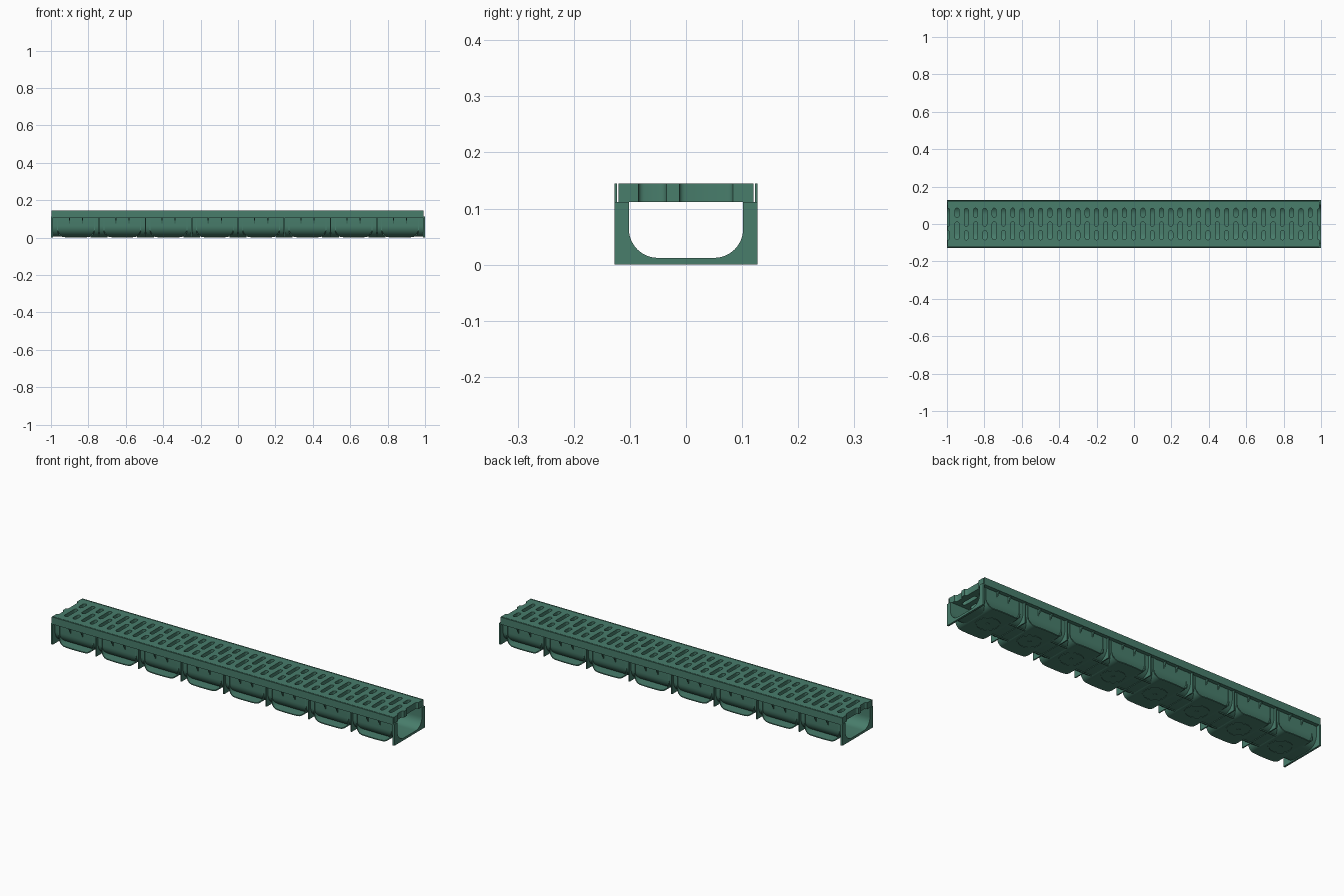
import bpy, bmesh, math

cube = bpy.data.objects.get("Cube")
if cube:
    bpy.data.objects.remove(cube, do_unlink=True)

green = bpy.data.materials.new("drain_green")
green.use_nodes = True
COLOUR = (0.065, 0.205, 0.148, 1)
green.diffuse_color = COLOUR
green.node_tree.nodes["Principled BSDF"].inputs["Base Color"].default_value = COLOUR

HALF_W, LEDGE_Z, TOP_Z = 0.127, 0.112, 0.145
PITCH, BAYS = 0.2475, 8
BAY_X = [(i - (BAYS - 1) / 2) * PITCH for i in range(BAYS)]
JOINT_X = [(i - BAYS / 2) * PITCH for i in range(1, BAYS)]


def finish(bm, name, smooth=True):
    bmesh.ops.recalc_face_normals(bm, faces=bm.faces)
    mesh = bpy.data.meshes.new(name)
    bm.to_mesh(mesh)
    bm.free()
    mesh.materials.append(green)
    obj = bpy.data.objects.new(name, mesh)
    bpy.context.collection.objects.link(obj)
    if smooth:
        activate(obj)
        bpy.ops.object.shade_smooth_by_angle(angle=math.radians(35))
    return obj


def activate(obj):
    bpy.ops.object.select_all(action='DESELECT')
    obj.select_set(True)
    bpy.context.view_layer.objects.active = obj


def prism(bm, points, offset):
    """Extrude a closed outline of 3D points by an offset."""
    face = bm.faces.new([bm.verts.new(p) for p in points])
    new = bmesh.ops.extrude_face_region(bm, geom=[face])["geom"]
    bmesh.ops.translate(bm, vec=offset, verts=[v for v in new if isinstance(v, bmesh.types.BMVert)])


def box(bm, x0, x1, y0, y1, z0, z1):
    prism(bm, [(x0, y0, z0), (x1, y0, z0), (x1, y1, z0), (x0, y1, z0)], (0, 0, z1 - z0))


def u_path(half, bottom, top, radius, steps=8):
    """U shape from the upper left, round the bottom, to the upper right."""
    right = [(half, top)]
    for i in range(steps + 1):
        a = math.pi / 2 * i / steps
        right.append((half - radius + radius * math.cos(a), bottom + radius - radius * math.sin(a)))
    return [(-h, z) for h, z in right] + right[::-1]


def cut(obj, cutter):
    mod = obj.modifiers.new("cut", 'BOOLEAN')
    mod.operation, mod.solver, mod.object = 'DIFFERENCE', 'EXACT', cutter
    activate(obj)
    bpy.ops.object.modifier_apply(modifier=mod.name)
    bpy.data.objects.remove(cutter, do_unlink=True)
    bpy.ops.object.shade_smooth_by_angle(angle=math.radians(35))


INNER = u_path(0.102, 0.012, LEDGE_Z, 0.052)

# Trough: constant U section along the channel
bm = bmesh.new()
section = INNER + u_path(0.107, 0.005, LEDGE_Z, 0.056)[::-1]
prism(bm, [(-0.998, y, z) for y, z in section], (1.996, 0, 0))
finish(bm, "trough")


# End plates and thin fins between bays: square outside, U opening
def bulkhead(bm, x, thick, half, bottom):
    outline = INNER + [(half, LEDGE_Z), (half, bottom), (-half, bottom), (-half, LEDGE_Z)]
    prism(bm, [(x - thick / 2, y, z) for y, z in outline], (thick, 0, 0))


bm = bmesh.new()
for x in (-0.995, 0.995):
    bulkhead(bm, x, 0.01, HALF_W, 0)
finish(bm, "end_plates")
bm = bmesh.new()
for x in JOINT_X:
    bulkhead(bm, x, 0.006, 0.12, 0.002)
finish(bm, "joint_fins")

# Bay shells: U-shaped lips that bulge sideways in the middle of each bay
bm = bmesh.new()
outer = u_path(0.101, 0.002, 0.11, 0.04)
inner = u_path(0.096, 0.007, 0.11, 0.035)


def densify(path):
    """Subdivide the flat bottom run so the bulge is round in plan."""
    mid = len(path) // 2
    a, b = path[mid - 1], path[mid]
    fill = [(a[0] + (b[0] - a[0]) * k / 8, a[1]) for k in range(1, 8)]
    return path[:mid] + fill + path[mid:]


for cx in BAY_X:
    rings = []
    for (ox, oz), (ix, iz) in zip(densify(outer), densify(inner)):
        w = 0.110 + 0.014 * (1 - abs(ox / 0.101) ** 3)
        rings.append([bm.verts.new(p) for p in ((cx + ox, -w, oz), (cx + ox, w, oz),
                                                (cx + ix, w, iz), (cx + ix, -w, iz))])
    for a, b in zip(rings, rings[1:]):
        for k in range(4):
            n = (k + 1) % 4
            bm.faces.new((a[k], a[n], b[n], b[k]))
    bm.faces.new(rings[0])
    bm.faces.new(rings[-1])
shells = finish(bm, "bay_shells")
bm = bmesh.new()
space = u_path(0.1045, 0.0085, 0.13, 0.054)
prism(bm, [(-1.1, y, z) for y, z in space], (2.2, 0, 0))
cut(shells, finish(bm, "flow_space", False))

# Gussets under the rim
bm = bmesh.new()
for cx in BAY_X:
    for dx in (-0.035, 0.035):
        for s in (-1, 1):
            prism(bm, [(cx + dx - 0.003, s * y, z) for y, z in
                       ((0.105, 0.07), (0.124, LEDGE_Z), (0.105, LEDGE_Z))], (0.006, 0, 0))
finish(bm, "gussets", False)

# Underside rings, centre studs and stiffening ribs
bm = bmesh.new()
SIDES = 32
for cx in BAY_X:
    loops = []
    for r, z in ((0.058, 0.003), (0.058, 0), (0.052, 0), (0.052, 0.003)):
        loops.append([bm.verts.new((cx + r * math.cos(math.tau * i / SIDES),
                                    r * math.sin(math.tau * i / SIDES), z)) for i in range(SIDES)])
    for a, b in zip(loops, loops[1:] + loops[:1]):
        for i in range(SIDES):
            j = (i + 1) % SIDES
            bm.faces.new((a[i], a[j], b[j], b[i]))
    prism(bm, [(cx + 0.009 * math.cos(math.tau * i / 12), 0.009 * math.sin(math.tau * i / 12), 0)
               for i in range(12)], (0, 0, 0.003))
finish(bm, "underside_rings")
bm = bmesh.new()
for x in JOINT_X:
    for y in (-0.06, 0.06):
        box(bm, x - 0.045, x + 0.045, y - 0.002, y + 0.002, 0.001, 0.007)
finish(bm, "underside_ribs", False)

# Rim: ledge for the grate and thin upstanding side strips
bm = bmesh.new()
for s in (-1, 1):
    prism(bm, [(-0.996, s * y, z) for y, z in
               ((0.103, 0.107), (HALF_W, 0.107), (HALF_W, TOP_Z), (0.123, TOP_Z),
                (0.123, LEDGE_Z), (0.103, LEDGE_Z))], (1.988, 0, 0))
finish(bm, "rim", False)

# Grate: slab with alternating long and short round-ended slots
bm = bmesh.new()
box(bm, -0.996, 0.992, -0.1205, 0.1205, LEDGE_Z, TOP_Z)
grate = finish(bm, "grate", False)
bm = bmesh.new()
R = 0.0105
for i in range(41):
    x = -0.002 + (i - 20) * 0.0497
    side = 1 if i % 2 == 0 else -1
    for lo, hi in ((-0.012, 0.084), (-0.085, -0.035)):
        ring = []
        for k in range(14):
            a = math.pi * (k % 7) / 6 + (math.pi if k > 6 else 0)
            cy = hi - R if k < 7 else lo + R
            ring.append((x + R * math.cos(a), side * (cy + R * math.sin(a)), 0.1))
        prism(bm, ring, (0, 0, 0.06))
cut(grate, finish(bm, "slots", False))
